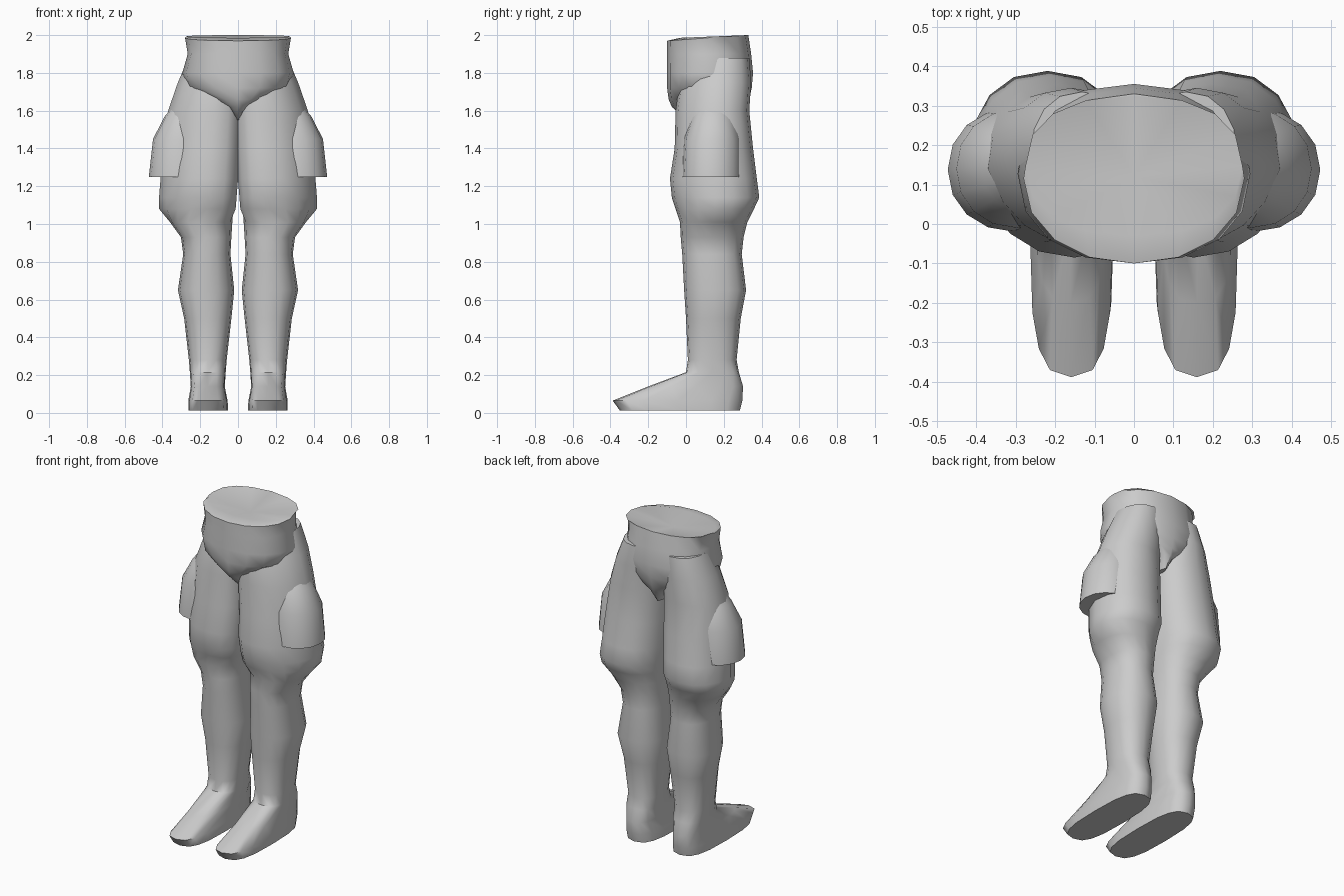
import bpy, bmesh, math

if "Cube" in bpy.data.objects:
    bpy.data.objects.remove(bpy.data.objects["Cube"])


def spow(v, p):
    return math.copysign(abs(v) ** p, v)


def ring(z, x0, x1, y0, y1, p=0.9, skew=0.0, tilt=0.0, n=16):
    """Rounded cross-section between x0..x1 and y0..y1; skew pulls the front inward."""
    cx, cy, a, b = (x0 + x1) / 2, (y0 + y1) / 2, (x1 - x0) / 2, (y1 - y0) / 2
    pts = []
    for i in range(n):
        t = 2 * math.pi * i / n
        c, s = spow(math.cos(t), p), spow(math.sin(t), p)
        y = cy + b * s
        pts.append((cx + a * c - skew * max(0, -s), y, z + tilt * (y - y1)))
    return pts


def loft(name, rings, apex=None, mirror=False, angle=50):
    """Skin rings listed from top to bottom; the top may dip to an apex point."""
    bm = bmesh.new()
    loops = [[bm.verts.new(p) for p in r] for r in rings]
    n = len(loops[0])
    for up, low in zip(loops, loops[1:]):
        for i in range(n):
            j = (i + 1) % n
            bm.faces.new((up[i], low[i], low[j], up[j]))
    if apex:
        tip = bm.verts.new(apex)
        for i in range(n):
            bm.faces.new((loops[0][i], loops[0][(i + 1) % n], tip))
    else:
        bm.faces.new(loops[0])
    bm.faces.new(loops[-1][::-1])
    bmesh.ops.recalc_face_normals(bm, faces=bm.faces)
    mesh = bpy.data.meshes.new(name)
    bm.to_mesh(mesh)
    bm.free()
    ob = bpy.data.objects.new(name, mesh)
    bpy.context.collection.objects.link(ob)
    bpy.ops.object.select_all(action='DESELECT')
    ob.select_set(True)
    bpy.context.view_layer.objects.active = ob
    bpy.ops.object.shade_smooth_by_angle(angle=math.radians(angle))
    if mirror:
        m = ob.modifiers.new("mirror", 'MIRROR')
        m.use_clip = False
        m.use_mirror_merge = False
    return ob


# Hips: tilted waist, belly and rounded crotch, dished cap on top
hips = [ring(2.0, -.275, .275, -.03, .325, .85, tilt=.04),
        ring(2.0, -.28, .28, -.1, .33, .95, tilt=.07)]
for z, w, yf, yb in [(1.9, .266, -.1, .345), (1.8, .295, -.1, .355),
                     (1.72, .27, -.1, .348), (1.66, .16, -.092, .335),
                     (1.62, .07, -.075, .32), (1.55, .02, .0, .28)]:
    hips.append(ring(z, -w, w, yf, yb))
loft("hips", hips, apex=(0, .12, 1.95))

# Trouser leg running down into the shoe: z, inner x, outer x, front y, back y
leg = [ring(*r, p=.88, skew=.06) for r in [
    (1.88, 0, .262, .0, .335), (1.75, 0, .318, -.035, .345),
    (1.6, .0, .37, -.055, .335), (1.4, .005, .395, -.06, .355),
    (1.24, .012, .41, -.085, .375), (1.14, .02, .418, -.075, .388),
    (1.08, .025, .418, -.055, .36)]]
leg += [ring(*r, p=.88) for r in [
    (1.01, .03, .36, -.032, .325), (.93, .035, .302, -.028, .305),
    (.84, .04, .29, -.02, .295), (.65, .02, .318, -.01, .318),
    (.5, .035, .285, 0, .29), (.28, .06, .26, .01, .268)]]
leg += [ring(*r, p=.68) for r in [
    (.215, .065, .255, 0, .28), (.14, .07, .25, -.2, .302),
    (.065, .055, .263, -.388, .298), (.012, .052, .262, -.35, .285)]]
loft("leg", leg, mirror=True)

# Bulging side pocket with an overhanging lower edge
pocket = [ring(*r, p=.95) for r in [
    (1.61, .16, .355, .05, .24), (1.57, .15, .388, .03, .26),
    (1.45, .14, .45, -.01, .29), (1.25, .13, .472, -.02, .295)]]
loft("side_pocket", pocket, mirror=True)
